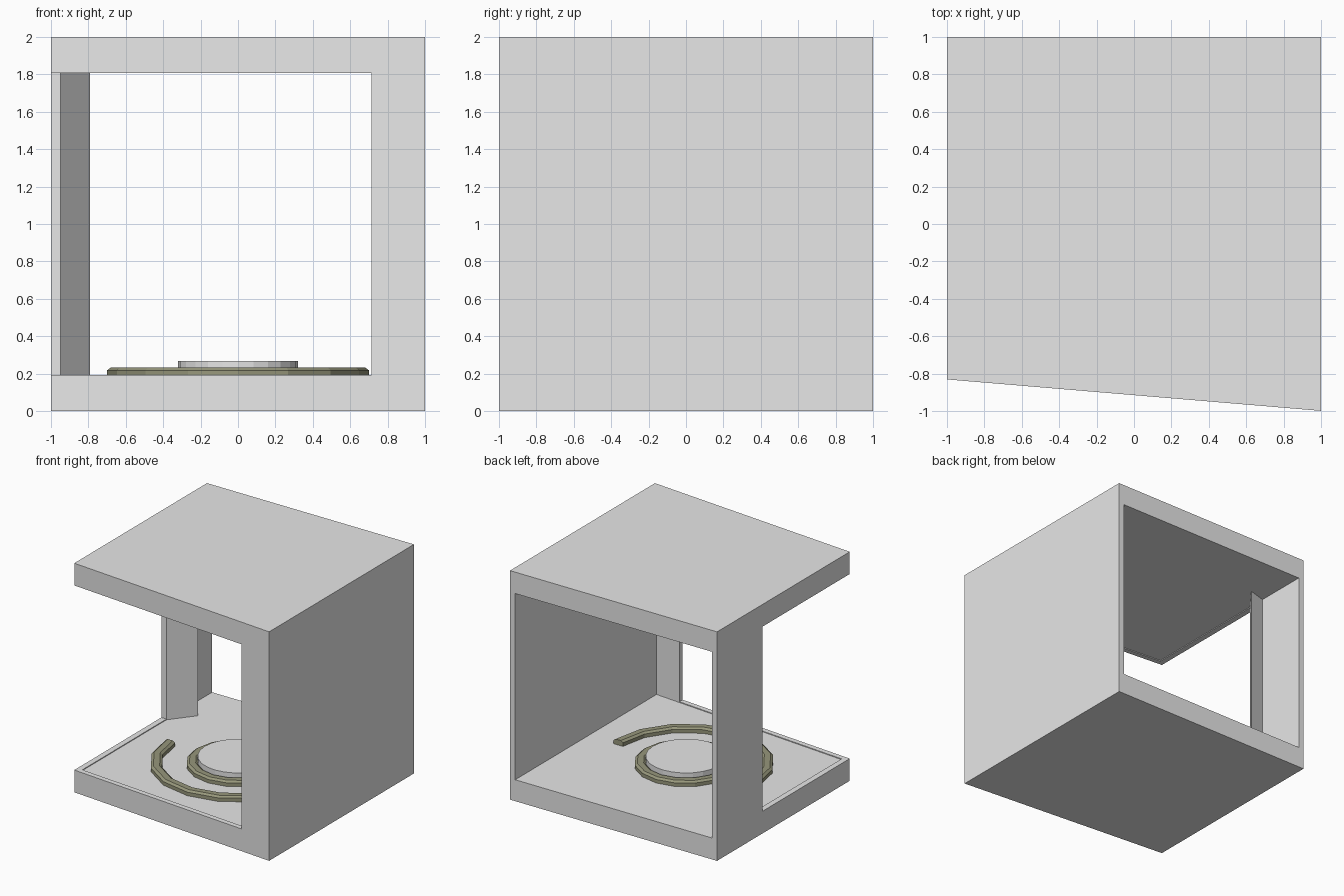
import bpy, bmesh, math

cube = bpy.data.objects.get("Cube")
if cube:
    bpy.data.objects.remove(cube, do_unlink=True)


def material(name, color):
    m = bpy.data.materials.new(name)
    m.use_nodes = True
    m.diffuse_color = (*color, 1)
    m.node_tree.nodes["Principled BSDF"].inputs["Base Color"].default_value = (*color, 1)
    return m


GREY = material("light grey", (0.8, 0.8, 0.8))
OLIVE = material("olive", (0.31, 0.31, 0.2))
FLOOR, CEILING = 0.187, 1.813


def finish(name, bm, mat):
    bmesh.ops.recalc_face_normals(bm, faces=bm.faces)
    mesh = bpy.data.meshes.new(name)
    bm.to_mesh(mesh)
    bm.free()
    mesh.materials.append(mat)
    obj = bpy.data.objects.new(name, mesh)
    bpy.context.collection.objects.link(obj)
    return obj


def prism(name, outline, z0, z1, mat=GREY):
    """Extrude a plan outline between two heights."""
    bm = bmesh.new()
    face = bm.faces.new([bm.verts.new((x, y, z0)) for x, y in outline])
    top = bmesh.ops.extrude_face_region(bm, geom=[face])["geom"]
    bmesh.ops.translate(bm, vec=(0, 0, z1 - z0),
                        verts=[v for v in top if isinstance(v, bmesh.types.BMVert)])
    return finish(name, bm, mat)


def swept_ring(name, profile, start, sweep, steps, mat):
    """Sweep a closed (radius, height) profile about z; caps open arcs."""
    bm = bmesh.new()
    closed = sweep >= math.tau - 0.001
    loops = []
    for i in range(steps if closed else steps + 1):
        a = start + sweep * i / steps
        loops.append([bm.verts.new((r * math.cos(a), r * math.sin(a), z)) for r, z in profile])
    n = len(profile)
    pairs = list(zip(loops, loops[1:])) + ([(loops[-1], loops[0])] if closed else [])
    for a, b in pairs:
        for j in range(n):
            k = (j + 1) % n
            bm.faces.new((a[j], a[k], b[k], b[j]))
    if not closed:
        bm.faces.new(loops[0])
        bm.faces.new(loops[-1])
    return finish(name, bm, mat)


def cut(target, cutter):
    """Subtract a cutter for good and remove it."""
    cutter.hide_render = True
    mod = target.modifiers.new("cut", "BOOLEAN")
    mod.operation = "DIFFERENCE"
    mod.solver = "EXACT"
    mod.object = cutter
    bpy.context.view_layer.objects.active = target
    bpy.ops.object.modifier_apply(modifier=mod.name)
    bpy.data.objects.remove(cutter, do_unlink=True)


def front_y(x, inset=0.0):
    return -0.915 - 0.084 * x + inset


# Outer block with a slanted front, hollowed out through the back
room = prism("room_shell", [(-1, front_y(-1)), (1, front_y(1)), (1, 1), (-1, 1)], 0, 2)
cut(room, prism("interior_cutter", [(-0.95, front_y(-0.95, 0.045)), (0.95, front_y(0.95, 0.045)),
                                    (0.95, 1.2), (-0.95, 1.2)], FLOOR, CEILING))

# Corner opening: most of the front and the front part of one side
cut(room, prism("corner_cutter", [(-1.2, 0.37), (-1.2, -1.2), (0.715, -1.2),
                                  (0.715, -0.7), (-0.9, 0.37)], 0.194, 1.806))

# Angled jamb behind the side opening
prism("angled_jamb", [(-0.95, 0.37), (-0.79, 0.576), (-0.95, 0.53)], FLOOR, CEILING)


# Round table in the middle, with a full ring seat and a half ring around it
bm = bmesh.new()
bmesh.ops.create_cone(bm, cap_ends=True, segments=24, radius1=0.32, radius2=0.32, depth=0.08)
bmesh.ops.translate(bm, vec=(0, 0, FLOOR + 0.04), verts=bm.verts)
finish("centre_disc", bm, GREY)


def band(outer, inner):
    return [(inner, FLOOR), (outer, FLOOR), (outer, 0.218), (outer - 0.02, 0.233),
            (inner + 0.02, 0.233), (inner, 0.218)]


swept_ring("inner_ring", band(0.41, 0.32), 0, math.tau, 16, OLIVE)
swept_ring("outer_half_ring", band(0.7, 0.61), math.pi, math.pi, 8, OLIVE)
